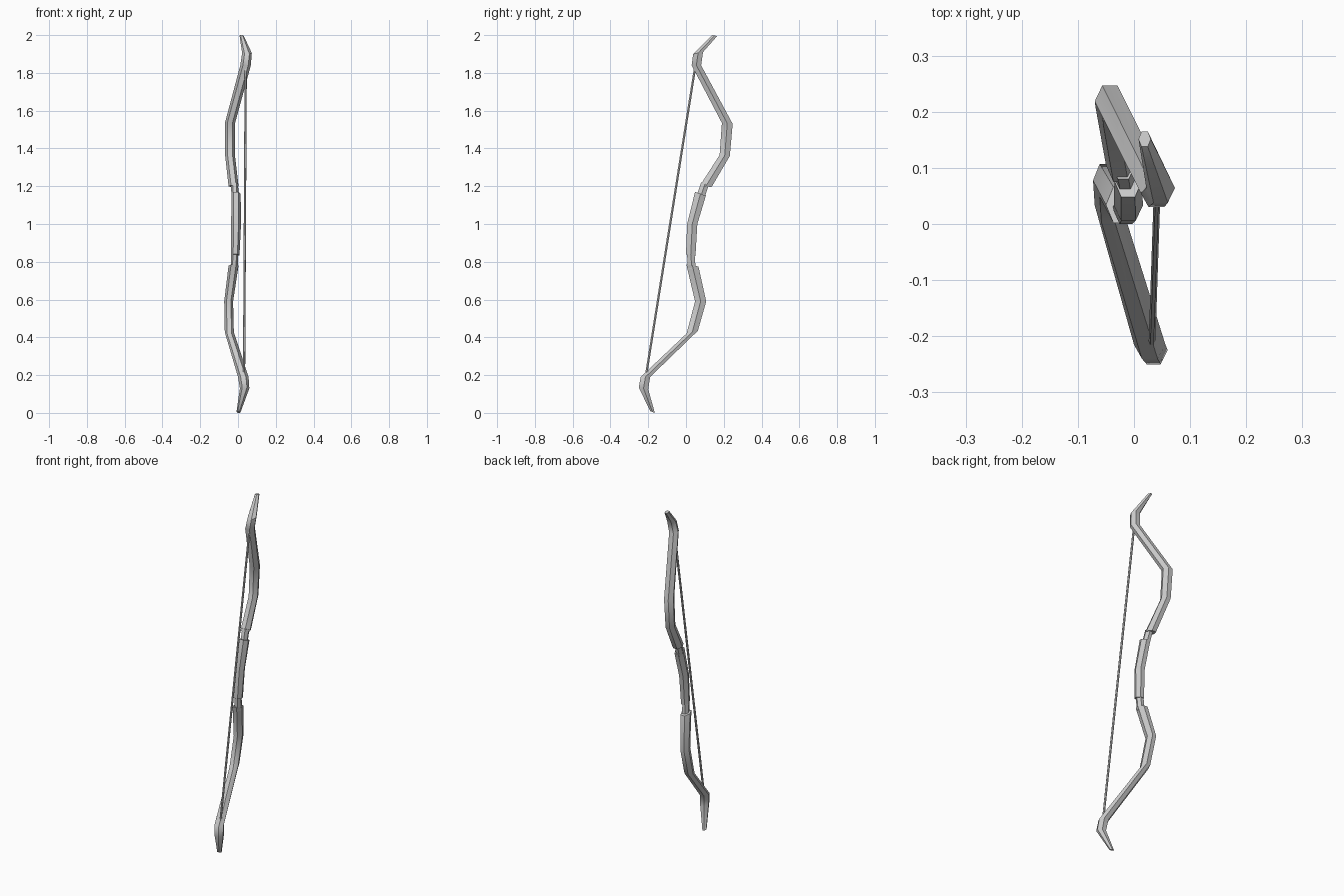
import bpy, bmesh, math
from mathutils import Vector


def finish(name, bm, angle):
    bmesh.ops.recalc_face_normals(bm, faces=bm.faces)
    mesh = bpy.data.meshes.new(name)
    bm.to_mesh(mesh)
    bm.free()
    obj = bpy.data.objects.new(name, mesh)
    bpy.context.collection.objects.link(obj)
    bpy.ops.object.select_all(action='DESELECT')
    obj.select_set(True)
    bpy.context.view_layer.objects.active = obj
    bpy.ops.object.shade_smooth_by_angle(angle=math.radians(angle))
    return obj


def loft(name, stations, sides=6, angle=40):
    """Skin through polygon rings; station = x0, x1, y0, y1, z at y0, z at y1."""
    bm = bmesh.new()
    rings = []
    for x0, x1, y0, y1, z0, z1 in stations:
        ring = []
        for i in range(sides):
            a = 2 * math.pi * i / sides
            t = 0.5 + 0.5 * math.sin(a) / math.sin(math.pi / 3)
            ring.append(bm.verts.new(((x0 + x1) / 2 + (x1 - x0) / 2 * math.cos(a),
                                      y0 + (y1 - y0) * t, z0 + (z1 - z0) * t)))
        rings.append(ring)
    for a, b in zip(rings, rings[1:]):
        for i in range(sides):
            j = (i + 1) % sides
            bm.faces.new((a[i], a[j], b[j], b[i]))
    bm.faces.new(rings[0])
    bm.faces.new(rings[-1])
    return finish(name, bm, angle)


# Upper limb with recurved tip
loft("upper_limb", [
    (-0.050, 0.003, 0.075, 0.135, 1.205, 1.195),
    (-0.068, -0.016, 0.178, 0.232, 1.365, 1.36),
    (-0.070, -0.016, 0.190, 0.247, 1.535, 1.53),
    (0.012, 0.068, 0.030, 0.080, 1.84, 1.84),
    (0.022, 0.073, 0.038, 0.090, 1.90, 1.91),
    (0.008, 0.030, 0.138, 0.165, 2.00, 1.995),
])

# Lower limb with recurved tip
loft("lower_limb", [
    (-0.008, 0.014, -0.190, -0.165, 0.01, 0.0),
    (0.010, 0.060, -0.250, -0.200, 0.135, 0.125),
    (0.000, 0.056, -0.240, -0.190, 0.19, 0.19),
    (-0.070, -0.022, 0.003, 0.063, 0.42, 0.435),
    (-0.073, -0.026, 0.048, 0.107, 0.59, 0.59),
    (-0.050, 0.003, 0.002, 0.066, 0.785, 0.775),
])

# Grip
loft("grip", [
    (-0.037, 0.008, 0.000, 0.050, 0.84, 0.83),
    (-0.036, 0.016, 0.006, 0.060, 1.00, 1.00),
    (-0.035, 0.014, 0.048, 0.105, 1.17, 1.15),
])

# Narrow necks joining grip and limbs
loft("upper_neck", [
    (-0.034, 0.004, 0.057, 0.097, 1.15, 1.135),
    (-0.038, 0.000, 0.080, 0.120, 1.22, 1.205),
])
loft("lower_neck", [
    (-0.038, -0.002, 0.010, 0.052, 0.765, 0.755),
    (-0.036, 0.002, 0.005, 0.045, 0.85, 0.845),
])

# Bowstring
r = 0.006
loft("bowstring", [
    (x - r, x + r, y - r, y + r, z, z)
    for x, y, z in ((0.032, -0.213, 0.19), (0.041, 0.050, 1.84))
])
